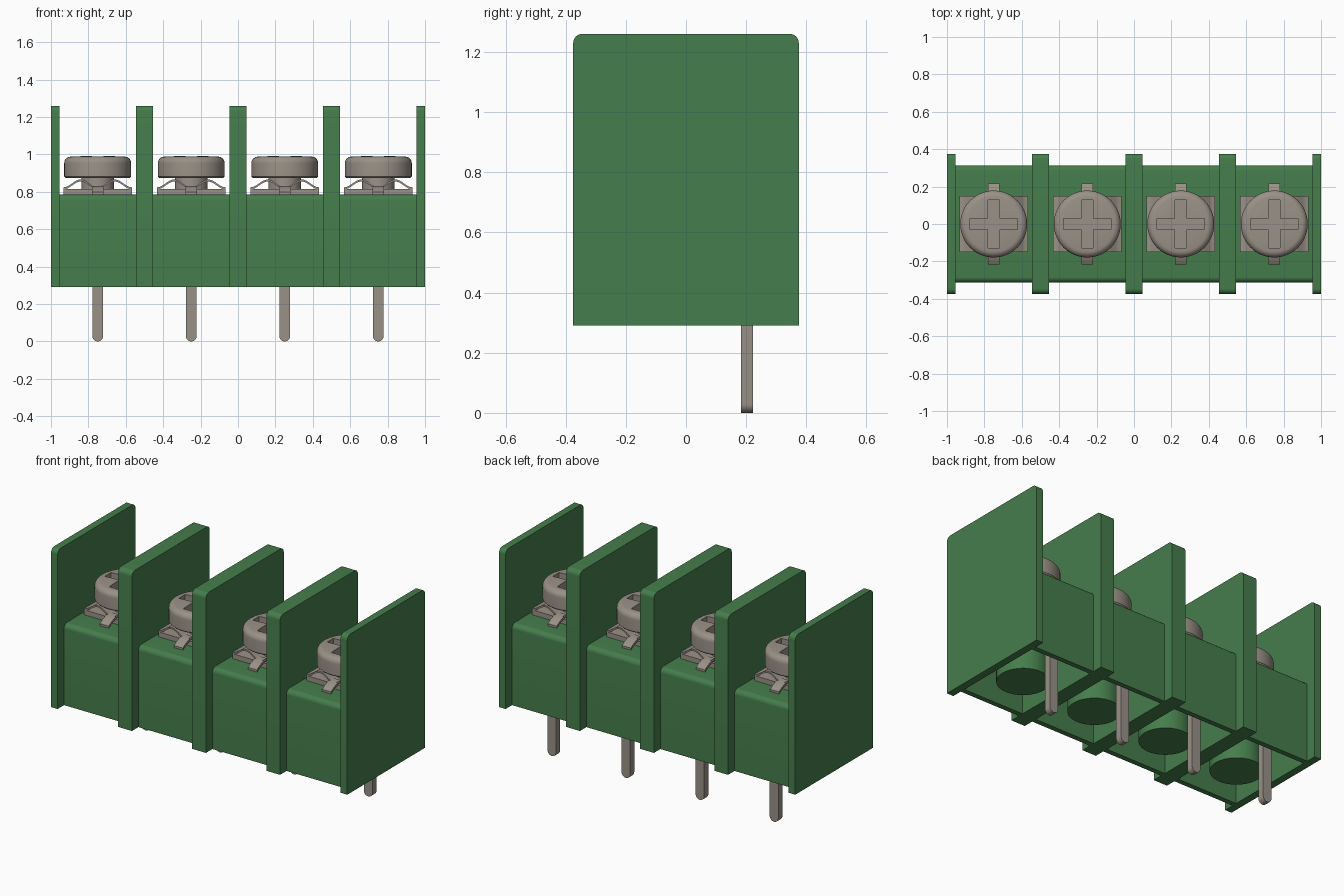
import bpy, bmesh, math
from mathutils import Vector

cube = bpy.data.objects.get("Cube")
if cube:
    bpy.data.objects.remove(cube, do_unlink=True)


def material(name, rgb):
    m = bpy.data.materials.new(name)
    m.use_nodes = True
    m.diffuse_color = (*rgb, 1)
    bsdf = m.node_tree.nodes["Principled BSDF"]
    bsdf.inputs["Base Color"].default_value = (*rgb, 1)
    bsdf.inputs["Roughness"].default_value = 0.6
    return m


GREEN = material("green plastic", (0.060, 0.205, 0.072))
METAL = material("warm grey metal", (0.320, 0.285, 0.242))


def finish(name, bm, mat):
    bmesh.ops.recalc_face_normals(bm, faces=bm.faces)
    me = bpy.data.meshes.new(name)
    bm.to_mesh(me)
    bm.free()
    me.materials.append(mat)
    ob = bpy.data.objects.new(name, me)
    bpy.context.collection.objects.link(ob)
    return ob


def smooth(ob):
    bpy.ops.object.select_all(action='DESELECT')
    ob.select_set(True)
    bpy.context.view_layer.objects.active = ob
    bpy.ops.object.shade_smooth_by_angle(angle=math.radians(30))


def prism(name, pts, axis, lo, hi, mat):
    """Extrude a closed 2D outline along x, y or z."""
    place = {'x': lambda a, b, t: (t, a, b),
             'y': lambda a, b, t: (a, t, b),
             'z': lambda a, b, t: (a, b, t)}[axis]
    bm = bmesh.new()
    face = bm.faces.new([bm.verts.new(place(a, b, lo)) for a, b in pts])
    ext = bmesh.ops.extrude_face_region(bm, geom=[face])
    moved = [v for v in ext["geom"] if isinstance(v, bmesh.types.BMVert)]
    bmesh.ops.translate(bm, verts=moved, vec=Vector(place(0, 0, hi - lo)))
    ob = finish(name, bm, mat)
    smooth(ob)
    return ob


def lathe(name, profile, mat, steps=48):
    """Revolve (radius, z) points about z."""
    bm = bmesh.new()
    vs = [bm.verts.new((r, 0, z)) for r, z in profile]
    edges = [bm.edges.new(p) for p in zip(vs, vs[1:])]
    bmesh.ops.spin(bm, geom=vs + edges, cent=(0, 0, 0), axis=(0, 0, 1),
                   angle=2 * math.pi, steps=steps)
    bmesh.ops.remove_doubles(bm, verts=bm.verts, dist=1e-5)
    return finish(name, bm, mat)


def arc(cx, cz, r, a0, a1, n=8):
    return [(cx + r * math.cos(math.radians(a0 + (a1 - a0) * i / n)),
             cz + r * math.sin(math.radians(a0 + (a1 - a0) * i / n)))
            for i in range(n + 1)]


def strip(line, t):
    """Closed outline of a thin sheet following a line."""
    return line + [(a, b - t) for a, b in reversed(line)]


BASE, DECK, TOP = 0.29, 0.785, 1.26
CELLS = (-0.75, -0.25, 0.25, 0.75)

# Upright dividers with rounded top corners
plate = ([(-0.375, BASE), (0.375, BASE)] + arc(0.345, TOP - 0.03, 0.03, 0, 90)
         + arc(-0.345, TOP - 0.03, 0.03, 90, 180))
spans = [(-1, -0.955), (-0.5465, -0.4535), (-0.0465, 0.0465),
         (0.4535, 0.5465), (0.955, 1)]
for i, (lo, hi) in enumerate(spans):
    prism(f"divider_{i + 1}", plate, 'x', lo, hi, GREEN)

# Hollow cell housings between dividers, open underneath
shell = ([(0.282, BASE), (0.313, BASE)] + arc(0.283, DECK - 0.03, 0.03, 0, 90)
         + arc(-0.283, DECK - 0.03, 0.03, 90, 180)
         + [(-0.313, BASE), (-0.282, BASE), (-0.282, 0.73), (0.282, 0.73)])
for i in range(4):
    prism(f"cell_housing_{i + 1}", shell, 'x', spans[i][1], spans[i + 1][0], GREEN)

# Screw with rounded head and neck
parts = []
screw = lathe("screw", [(0, 0.77), (0.088, 0.77), (0.088, 0.875), (0.172, 0.875),
                        (0.179, 0.882)] + arc(0.144, 0.953, 0.035, 0, 85)
              + [(0.08, 0.991), (0, 0.992)], METAL)
# Cross-shaped driver recess
w, l = 0.03, 0.128
cross = [(w, w), (w, l), (-w, l), (-w, w), (-l, w), (-l, -w),
         (-w, -w), (-w, -l), (w, -l), (w, -w), (l, -w), (l, w)]
cutter = prism("recess_cutter", cross, 'z', 0.935, 1.05, METAL)
cutter.hide_render = True
mod = screw.modifiers.new("recess", 'BOOLEAN')
mod.operation, mod.solver, mod.object = 'DIFFERENCE', 'EXACT', cutter
bpy.context.view_layer.objects.active = screw
bpy.ops.object.modifier_apply(modifier=mod.name)
bpy.data.objects.remove(cutter, do_unlink=True)
smooth(screw)
parts.append(screw)

# Flat square clamp plate
parts.append(prism("clamp_plate", [(-0.183, -0.15), (0.183, -0.15), (0.183, 0.15),
                                   (-0.183, 0.15)], 'z', DECK - 0.005, 0.815, METAL))

# Wavy spring washer
wave = [(x, 0.845 - 0.021 * math.cos(2 * math.pi * x / 0.183))
        for x in (-0.183 + 0.366 * i / 32 for i in range(33))]
parts.append(prism("spring_washer", strip(wave, 0.011), 'y', -0.15, 0.15, METAL))

# Washer tabs bent downward at front and back
for side, s in (("front", -1), ("back", 1)):
    tab = [(s * (0.12 + 0.097 * t), 0.832 - 0.034 * t * t)
           for t in (i / 8 for i in range(9))]
    parts.append(prism(f"washer_tab_{side}", strip(tab, 0.014), 'x',
                       -0.03, 0.03, METAL))

# Solder pin with a rounded tip
pin = [(0.029, 0.74), (-0.029, 0.74)] + arc(0, 0.029, 0.029, 180, 360, 14)
parts.append(prism("solder_pin", pin, 'y', 0.183, 0.223, METAL))

# Round boss inside the housing
boss = lathe("screw_boss", [(0, 0.305), (0.145, 0.305), (0.145, 0.74), (0, 0.74)], GREEN)
boss.location.y = -0.035
smooth(boss)
parts.append(boss)

# Repeat the fittings in every cell
for ob in parts:
    name = ob.name
    for i, x in enumerate(CELLS):
        item = ob if i == 0 else ob.copy()
        if i:
            bpy.context.collection.objects.link(item)
        item.name = f"{name}_{i + 1}"
        item.location.x = x
